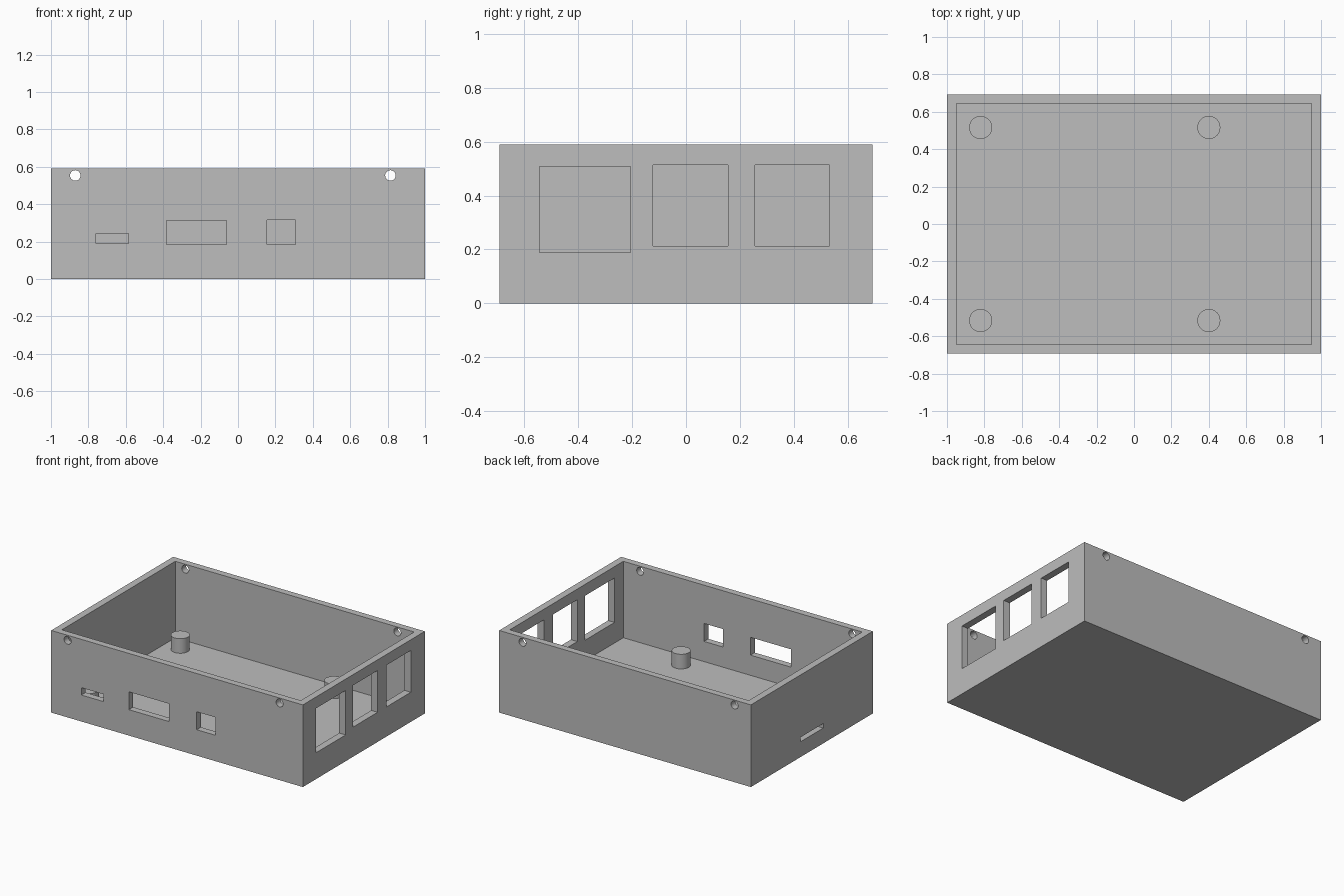
import bpy
import math

cube = bpy.data.objects.get("Cube")
if cube:
    bpy.data.objects.remove(cube, do_unlink=True)

grey = bpy.data.materials.new("plain grey")
grey.use_nodes = True
grey.diffuse_color = (0.51, 0.51, 0.51, 1)
grey.node_tree.nodes["Principled BSDF"].inputs["Base Color"].default_value = grey.diffuse_color

HALF_X, HALF_Y, HEIGHT = 1.0, 0.692, 0.59
INNER_X, INNER_Y, FLOOR = 0.949, 0.644, 0.041


def box(name, x, y, z):
    """Box from (low, high) ranges on each axis."""
    bpy.ops.mesh.primitive_cube_add(size=1, location=[sum(r) / 2 for r in (x, y, z)])
    ob = bpy.context.object
    ob.name = name
    ob.scale = [r[1] - r[0] for r in (x, y, z)]
    bpy.ops.object.transform_apply(location=True, rotation=False, scale=True)
    ob.data.materials.append(grey)
    return ob


def cylinder(name, radius, depth, location, rotation=(0, 0, 0)):
    bpy.ops.mesh.primitive_cylinder_add(vertices=48, radius=radius, depth=depth,
                                        location=location, rotation=rotation)
    ob = bpy.context.object
    ob.name = name
    ob.data.materials.append(grey)
    bpy.ops.object.shade_smooth_by_angle(angle=math.radians(30))
    return ob


def cut(target, cutter):
    """Subtract the cutter from the target and discard it."""
    cutter.hide_render = True
    mod = target.modifiers.new("cut", 'BOOLEAN')
    mod.operation = 'DIFFERENCE'
    mod.solver = 'EXACT'
    mod.object = cutter
    bpy.context.view_layer.objects.active = target
    bpy.ops.object.modifier_apply(modifier=mod.name)
    bpy.data.objects.remove(cutter, do_unlink=True)


# Open tray
case = box("case_shell", (-HALF_X, HALF_X), (-HALF_Y, HALF_Y), (0, HEIGHT))
cut(case, box("cavity", (-INNER_X, INNER_X), (-INNER_Y, INNER_Y), (FLOOR, 1)))

# Port openings in the front wall
for x, z in [((-0.76, -0.585), (0.19, 0.243)),
             ((-0.383, -0.062), (0.186, 0.314)),
             ((0.156, 0.307), (0.186, 0.315))]:
    cut(case, box("front_port", x, (-0.8, -0.6), z))

# Large socket openings in the +x wall
for y, z in [((-0.544, -0.207), (0.189, 0.508)),
             ((-0.122, 0.156), (0.213, 0.513)),
             ((0.256, 0.533), (0.213, 0.513))]:
    cut(case, box("side_socket", (0.9, 1.1), y, z))

# Thin card slot in the -x wall
cut(case, box("card_slot", (-1.1, -0.9), (-0.13, 0.13), (0.11, 0.142)))

# Screw holes through front and back walls
for x in (-0.87, 0.815):
    cut(case, cylinder("screw_hole", 0.028, 2, (x, 0, 0.554), (math.pi / 2, 0, 0)))

bpy.ops.object.select_all(action='DESELECT')
case.select_set(True)
bpy.context.view_layer.objects.active = case
bpy.ops.object.shade_smooth_by_angle(angle=math.radians(30))

# Board support posts
POST_TOP = 0.146
for side, x in (("right", -0.82), ("left", 0.4)):
    for end, y in (("front", -0.516), ("back", 0.516)):
        base = FLOOR - 0.01
        cylinder(f"support_post_{end}_{side}", 0.0615, POST_TOP - base,
                 (x, y, (POST_TOP + base) / 2))
